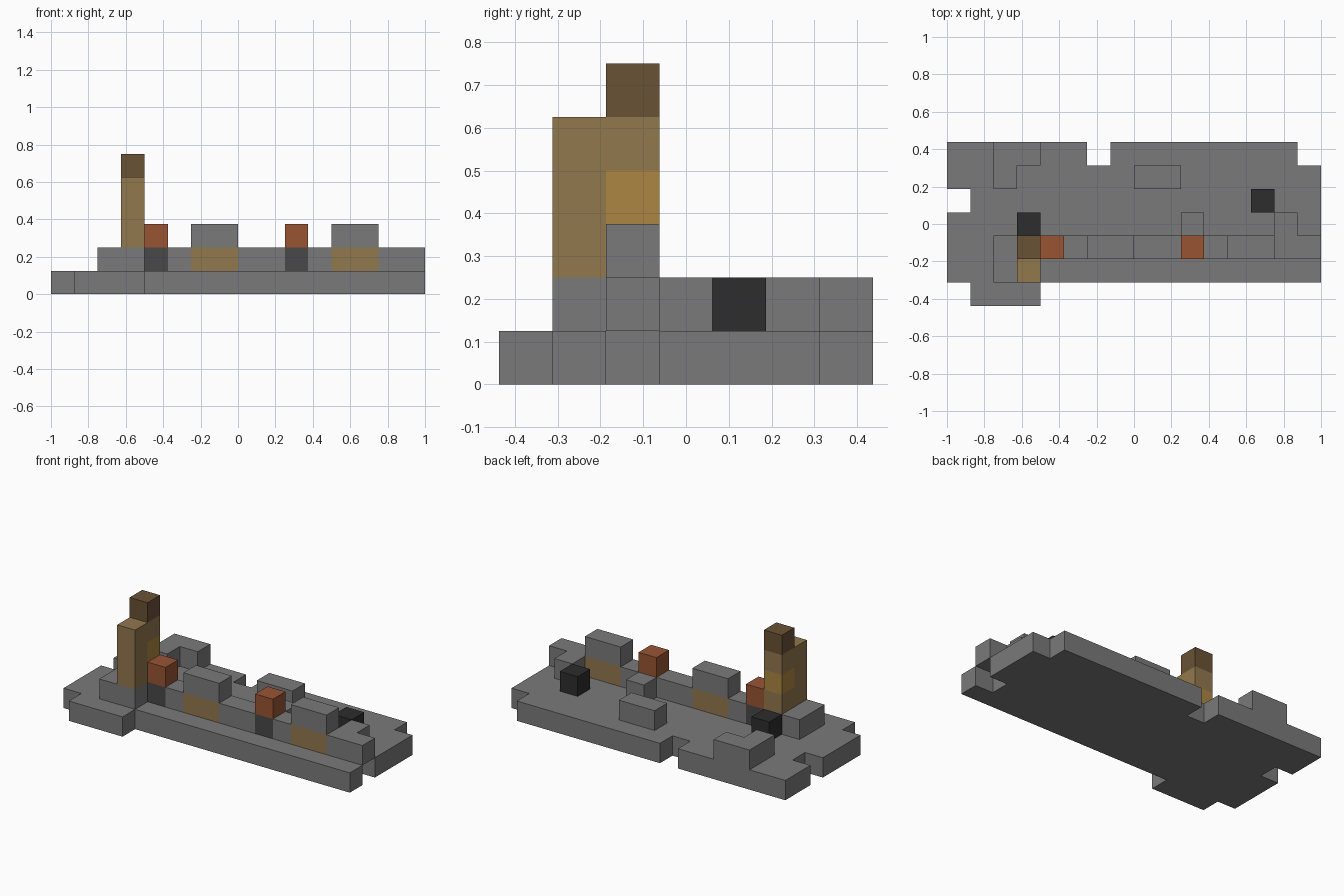
import bpy, bmesh
from mathutils import Vector

if "Cube" in bpy.data.objects:
    bpy.data.objects.remove(bpy.data.objects["Cube"])

COLUMNS, ROWS = 16, 7
UNIT = 2 / COLUMNS                     # edge of one block
ORIGIN = Vector((-COLUMNS, -ROWS, 0)) * UNIT / 2
blocks = {}                            # grid cell -> part name


def fill(part, x, y, z, wide=1, deep=1, high=1):
    """Fill a box of grid cells with a part, replacing what was there."""
    for i in range(wide):
        for j in range(deep):
            for k in range(high):
                blocks[x + i, y + j, z + k] = part


def material(name, red, green, blue):
    mat = bpy.data.materials.new(name)
    mat.use_nodes = True
    mat.diffuse_color = (red, green, blue, 1)
    bsdf = mat.node_tree.nodes["Principled BSDF"]
    bsdf.inputs["Base Color"].default_value = mat.diffuse_color
    return mat


def build(part, mat):
    """Outer skin of a part, leaving out faces buried against other blocks."""
    bm = bmesh.new()
    for cell in [c for c, owner in blocks.items() if owner == part]:
        centre = Vector(cell) + Vector((0.5, 0.5, 0.5))
        for axis in range(3):
            for side in (-1, 1):
                neighbour = list(cell)
                neighbour[axis] += side
                if tuple(neighbour) in blocks:
                    continue
                n, a, b = Vector(), Vector(), Vector()
                n[axis] = 0.5 * side
                a[(axis + 1) % 3] = 0.5
                b[(axis + 2) % 3] = 0.5 * side
                mid = centre + n
                corners = (mid - a - b, mid + a - b, mid + a + b, mid - a + b)
                bm.faces.new([bm.verts.new(ORIGIN + c * UNIT) for c in corners])
    bmesh.ops.remove_doubles(bm, verts=bm.verts, dist=UNIT / 100)
    bmesh.ops.dissolve_limit(bm, angle_limit=0.01, verts=bm.verts, edges=bm.edges)
    mesh = bpy.data.meshes.new(part)
    bm.to_mesh(mesh)
    bm.free()
    mesh.materials.append(mat)
    bpy.context.collection.objects.link(bpy.data.objects.new(part, mesh))


# Ground slab with a front step and notched edges
fill("ground_slab", 0, 1, 0, wide=COLUMNS, deep=ROWS - 1)
fill("ground_slab", 1, 0, 0, wide=3)
for x, y in ((15, 2), (0, 4), (6, 6), (15, 6)):
    del blocks[x, y, 0]

# Long wall with a short return at its far end
fill("wall", 2, 2, 1, wide=14)
fill("wall", 14, 3, 1)

# Capped wall panels and braziers, each followed by its repeat
for start in (4, 10):
    fill("brazier_posts", start, 2, 1)
    fill("brazier_tops", start, 2, 2)
    fill("wall_panels", start + 2, 2, 1, wide=2)
    fill("wall_caps", start + 2, 2, 2, wide=2)

# Tower on its footing
fill("tower_footing", 2, 1, 1, wide=2)
fill("tower_body", 3, 1, 2, deep=2, high=3)
fill("tower_band", 3, 2, 3)
fill("tower_top", 3, 2, 5)

# Ruined corner and scattered blocks in the yard
fill("corner_ruin", 2, 5, 1, deep=2)
fill("corner_ruin", 3, 6, 1)
fill("loose_blocks", 8, 5, 1, wide=2)
fill("loose_blocks", 10, 3, 1)
fill("charcoal_blocks", 3, 3, 1)
fill("charcoal_blocks", 13, 4, 1)

# One colour per group of parts
stone = material("stone grey", 0.195, 0.195, 0.195)
tan = material("tan", 0.287, 0.188, 0.076)
for part in ("ground_slab", "wall", "wall_caps", "tower_footing",
             "corner_ruin", "loose_blocks"):
    build(part, stone)
for part in ("wall_panels", "tower_body"):
    build(part, tan)
build("tower_band", material("ochre", 0.413, 0.238, 0.055))
build("tower_top", material("dark brown", 0.144, 0.084, 0.036))
build("brazier_tops", material("rust", 0.314, 0.089, 0.034))
build("brazier_posts", material("dark grey", 0.065, 0.065, 0.065))
build("charcoal_blocks", material("charcoal", 0.026, 0.026, 0.026))
